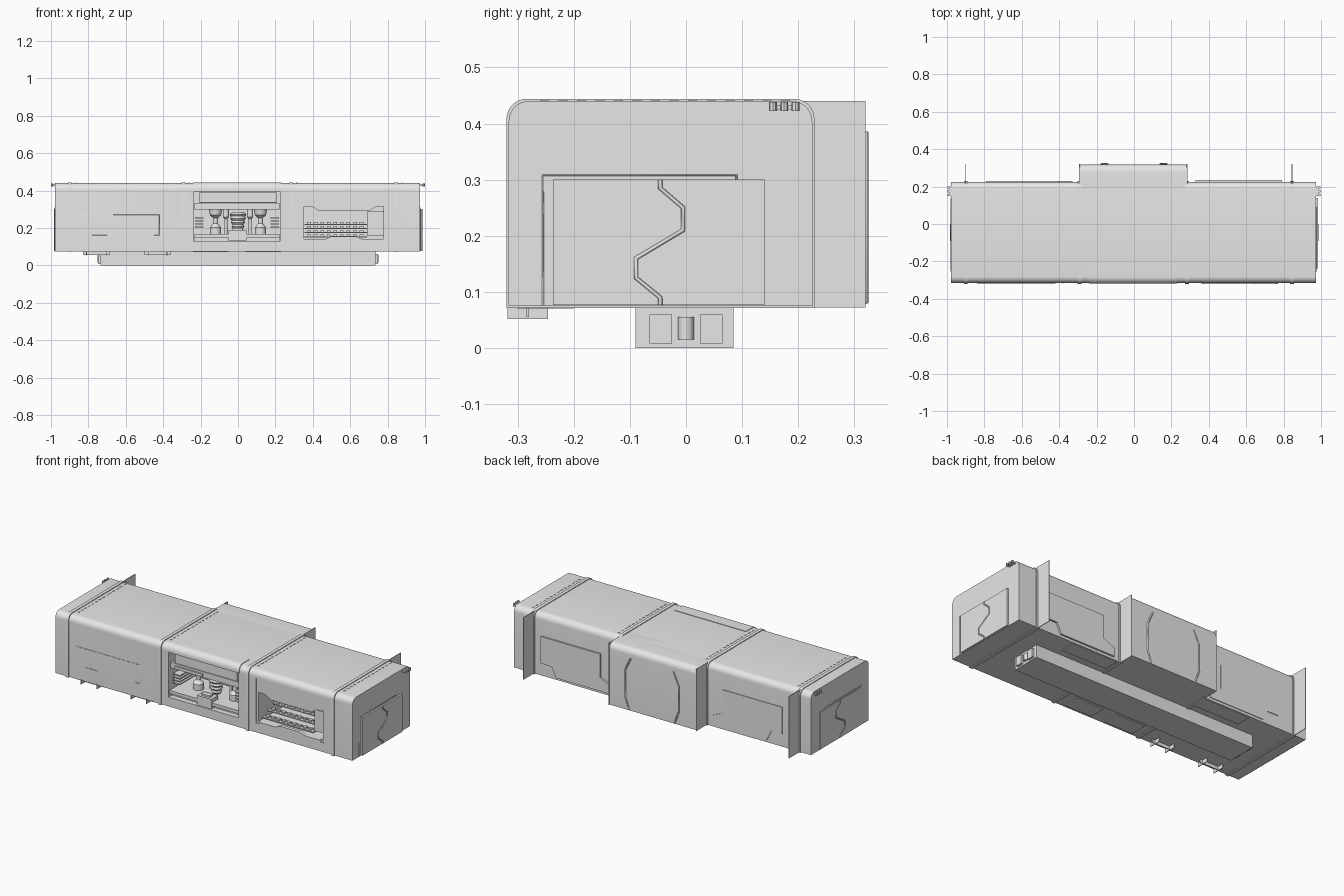
import bpy, bmesh, math
from mathutils import Vector

cube = bpy.data.objects.get("Cube")
if cube:
    bpy.data.objects.remove(cube, do_unlink=True)

grey = bpy.data.materials.new("light_grey")
grey.use_nodes = True
grey.diffuse_color = (0.8, 0.8, 0.8, 1)
grey.node_tree.nodes["Principled BSDF"].inputs["Base Color"].default_value = (0.8, 0.8, 0.8, 1)

X0, X1 = -0.978, 0.973
FRONT, BACK, FLOOR, ROOF = -0.316, 0.225, 0.075, 0.44


def finish(name, bm, smooth=False):
    bmesh.ops.recalc_face_normals(bm, faces=bm.faces)
    mesh = bpy.data.meshes.new(name)
    bm.to_mesh(mesh)
    bm.free()
    ob = bpy.data.objects.new(name, mesh)
    bpy.context.collection.objects.link(ob)
    mesh.materials.append(grey)
    if smooth:
        bpy.ops.object.select_all(action='DESELECT')
        ob.select_set(True)
        bpy.context.view_layer.objects.active = ob
        bpy.ops.object.shade_smooth_by_angle(angle=math.radians(30))
    return ob


def prism(name, pts, axis, a, b, smooth=False):
    """Extrude a flat outline along one axis from a to b."""
    bm = bmesh.new()
    rings = []
    for t in (a, b):
        rings.append([bm.verts.new((t, p, q) if axis == 'X' else (p, t, q)) for p, q in pts])
    n = len(pts)
    for i in range(n):
        j = (i + 1) % n
        bm.faces.new((rings[0][i], rings[0][j], rings[1][j], rings[1][i]))
    bm.faces.new(rings[0])
    bm.faces.new(rings[1])
    return finish(name, bm, smooth)


def box(name, x, y, z):
    return prism(name, [(x[0], z[0]), (x[1], z[0]), (x[1], z[1]), (x[0], z[1])], 'Y', *y)


def lathe(name, profile, loc, seg=16):
    """Spin a (radius, height) profile about a vertical axis."""
    bm = bmesh.new()
    vs = [bm.verts.new((r, 0, h)) for r, h in profile]
    es = [bm.edges.new(e) for e in zip(vs, vs[1:])]
    bmesh.ops.spin(bm, geom=vs + es, cent=(0, 0, 0), axis=(0, 0, 1),
                   angle=math.tau, steps=seg, use_merge=True)
    bmesh.ops.remove_doubles(bm, verts=bm.verts, dist=1e-5)
    ob = finish(name, bm, True)
    ob.location = loc
    return ob


def seam(name, pts, r=0.003):
    """A thin raised line along a path."""
    cu = bpy.data.curves.new(name, 'CURVE')
    cu.dimensions = '3D'
    cu.bevel_depth, cu.bevel_resolution = r, 0
    sp = cu.splines.new('POLY')
    sp.points.add(len(pts) - 1)
    for p, co in zip(sp.points, pts):
        p.co = (*co, 1)
    ob = bpy.data.objects.new(name, cu)
    cu.materials.append(grey)
    bpy.context.collection.objects.link(ob)


def arc(cy, cz, r, a0, a1, n=7):
    return [(cy + r * math.cos(math.radians(a0 + (a1 - a0) * i / n)),
             cz + r * math.sin(math.radians(a0 + (a1 - a0) * i / n))) for i in range(n + 1)]


def section(front, back, grow=0, r=0.036):
    f, b, top, low = front - grow, back + grow, ROOF + grow, FLOOR - grow
    return ([(f, low)] + arc(f + r, top - r, r, 180, 90)
            + arc(b - r, top - r, r, 90, 0) + [(b, low)])


def cut(target, cutter):
    mod = target.modifiers.new("opening", 'BOOLEAN')
    mod.operation, mod.object = 'DIFFERENCE', cutter
    bpy.ops.object.select_all(action='DESELECT')
    target.select_set(True)
    bpy.context.view_layer.objects.active = target
    bpy.ops.object.modifier_apply(modifier=mod.name)
    bpy.data.objects.remove(cutter, do_unlink=True)


# Main hull with rounded roof edges and two service openings
hull = prism("hull", section(FRONT, BACK), 'X', X0, X1, True)
cut(hull, box("serving_cutter", (-0.235, 0.225), (-0.4, -0.06), (0.13, 0.395)))
cut(hull, box("window_recess_cutter", (0.34, 0.79), (-0.4, FRONT + 0.004), (0.13, 0.395)))
window = [(0.352, 0.14), (0.352, 0.315), (0.40, 0.312), (0.435, 0.29),
          (0.70, 0.29), (0.735, 0.312), (0.778, 0.315), (0.778, 0.14)]
cut(hull, prism("window_cutter", window, 'Y', -0.4, -0.06))

# Rear bulge with door panel and curved trims
prism("rear_bulge", section(0.1, 0.318), 'X', -0.29, 0.283, True)
for s in (-1, 1):
    seam("bulge_trim", [(s * 0.14, 0.32, 0.385), (s * 0.175, 0.32, 0.31),
                        (s * 0.175, 0.32, 0.15), (s * 0.15, 0.32, 0.08)], 0.005)

# Ribs around the hull and square fins on the back
for x in (-0.9, -0.292, 0.283, 0.845):
    prism("hull_rib", section(FRONT, BACK, 0.004), 'X', x - 0.01, x + 0.01, True)
    box("rear_fin", (x - 0.002, x + 0.002), (0.2, 0.32), (0.072, ROOF))
    for i in range(14):
        y = -0.26 + i * 0.033
        box("roof_rivet", (x + 0.028, x + 0.034), (y, y + 0.016), (0.438, 0.442))

# Raised hood wrapping the roof edge above the serving opening
hood = ([(-0.29, 0.40), (FRONT - 0.003, 0.398)]
        + arc(FRONT + 0.033, 0.407, 0.036, 180, 90) + [(-0.22, 0.443), (-0.22, 0.42)])
prism("hood", hood, 'X', -0.24, 0.23, True)

# Serving opening: canopy, sign beam, counter, shelves
prism("canopy", [(-0.30, 0.39), (-0.30, 0.335), (-0.20, 0.30), (-0.08, 0.30), (-0.08, 0.39)],
      'X', -0.205, 0.205)
box("sign_beam", (-0.233, 0.223), (-0.30, -0.28), (0.298, 0.332))
box("lamp_bar", (-0.2, -0.02), (-0.308, -0.29), (0.303, 0.32))
box("counter", (-0.233, 0.223), (-0.31, -0.08), (0.15, 0.168))
box("counter_base", (-0.233, 0.223), (-0.285, -0.08), (0.13, 0.15))
box("till_box", (-0.05, 0.045), (-0.315, -0.25), (0.132, 0.19))
box("till_screen", (-0.03, 0.025), (-0.30, -0.27), (0.19, 0.2))
for s in (-1, 1):
    for i in range(4):
        z = 0.2 + i * 0.017
        x = sorted((s * 0.18 - 0.005, s * 0.225 - 0.005))
        box("side_shelf", x, (-0.28, -0.1), (z, z + 0.007))
    lathe("dispenser", [(0, 0), (0.03, 0), (0.03, 0.035), (0.013, 0.055), (0.013, 0.085),
                        (0.03, 0.1), (0.035, 0.13), (0, 0.13)], (s * 0.12, -0.2, 0.168))
    lathe("tap", [(0, 0), (0.008, 0), (0.008, 0.08), (0.016, 0.09), (0.016, 0.13), (0, 0.13)],
          (s * 0.065, -0.16, 0.168))
coil = [(0, 0)]
for i in range(5):
    coil += [(0.022 + 0.004 * i, 0.022 * i), (0.03 + 0.004 * i, 0.022 * i + 0.01)]
lathe("mixer", coil + [(0.03, 0.11), (0, 0.11)], (0, -0.2, 0.175))

# Display window: stepped racks and bottom lip
for i in range(4):
    y, z = -0.28 + i * 0.05, 0.15 + i * 0.022
    box("display_rack", (0.355, 0.69), (y, y + 0.04), (z, z + 0.006))
    for j in range(9):
        x = 0.37 + j * 0.035
        box("display_item", (x, x + 0.02), (y + 0.01, y + 0.03), (z, z + 0.015))
box("display_cabinet", (0.69, 0.777), (-0.27, -0.062), (0.16, 0.288))
lip = [(0.36, 0.131), (0.37, 0.142), (0.47, 0.142), (0.50, 0.155),
       (0.63, 0.155), (0.66, 0.142), (0.76, 0.142), (0.77, 0.131)]
prism("display_lip", lip, 'Y', -0.32, -0.30)

# Trim lines on the closed front section
seam("front_trim", [(-0.84, FRONT, 0.27), (-0.42, FRONT, 0.27), (-0.42, FRONT, 0.16),
                    (-0.45, FRONT, 0.16)], 0.0015)
seam("front_trim_low", [(-0.78, FRONT, 0.16), (-0.7, FRONT, 0.16)], 0.0015)

# Stepped rear panels
for s, depth in ((1, 0.235), (-1, 0.229)):
    panel = [(s * 0.33, 0.09), (s * 0.33, 0.14), (s * 0.4, 0.17), (s * 0.4, 0.31),
             (s * 0.79, 0.31), (s * 0.79, 0.15), (s * 0.72, 0.15), (s * 0.69, 0.09)]
    prism("rear_panel", panel, 'Y', 0.21, depth)

# End doors with zigzag seam, frame line and hinge clusters
zigzag = [(-0.046, 0.30), (-0.046, 0.285), (-0.005, 0.25), (-0.005, 0.21),
          (-0.089, 0.16), (-0.089, 0.125), (-0.046, 0.09), (-0.046, 0.077)]
for end, face in ((X1, 0.983), (X0, -0.981)):
    s = 1 if end > 0 else -1
    box("end_door", sorted((end - s * 0.02, face)), (-0.237, 0.14), (0.077, 0.30))
    seam("door_zigzag", [(face, y, z) for y, z in zigzag], 0.004)
    seam("door_frame", [(end, -0.255, 0.077), (end, -0.255, 0.308),
                        (end, 0.09, 0.308), (end, 0.09, 0.30)], 0.002)
    box("hinge_plate", sorted((end - s * 0.01, s * 0.99)), (0.15, 0.2), (0.425, 0.432))
    for y in (0.155, 0.175, 0.195):
        lathe("hinge_pin", [(0, 0), (0.007, 0), (0.007, 0.016), (0, 0.016)],
              (s * 0.993, y, 0.422), 8)

# Underside beam with end couplings
box("keel_beam", (-0.735, 0.735), (-0.09, 0.085), (0, 0.08))
for s in (-1, 1):
    for y in (-0.045, 0.045):
        box("coupling_bracket", sorted((s * 0.73, s * 0.748)), (y - 0.02, y + 0.02), (0.008, 0.06))
    lathe("coupling_knob", [(0, 0), (0.014, 0), (0.014, 0.04), (0, 0.04)], (s * 0.736, 0, 0.015), 12)

# Underside plates and open step brackets
for x0, x1 in ((-0.24, -0.05), (0.04, 0.23)):
    box("floor_plate", (x0, x1), (-0.3, -0.2), (0.07, 0.08))
for x0, x1 in ((-0.6, -0.3), (0.3, 0.6)):
    box("rear_floor_plate", (x0, x1), (0.13, 0.22), (0.071, 0.08))
for x0, x1 in ((-0.83, -0.685), (-0.5, -0.36)):
    for x in (x0 + 0.02, x1 - 0.02):
        box("step_side", (x - 0.002, x + 0.002), (-0.318, -0.246), (0.052, 0.08))
    box("step_bar", (x0, x1), (-0.284, -0.28), (0.055, 0.08))
